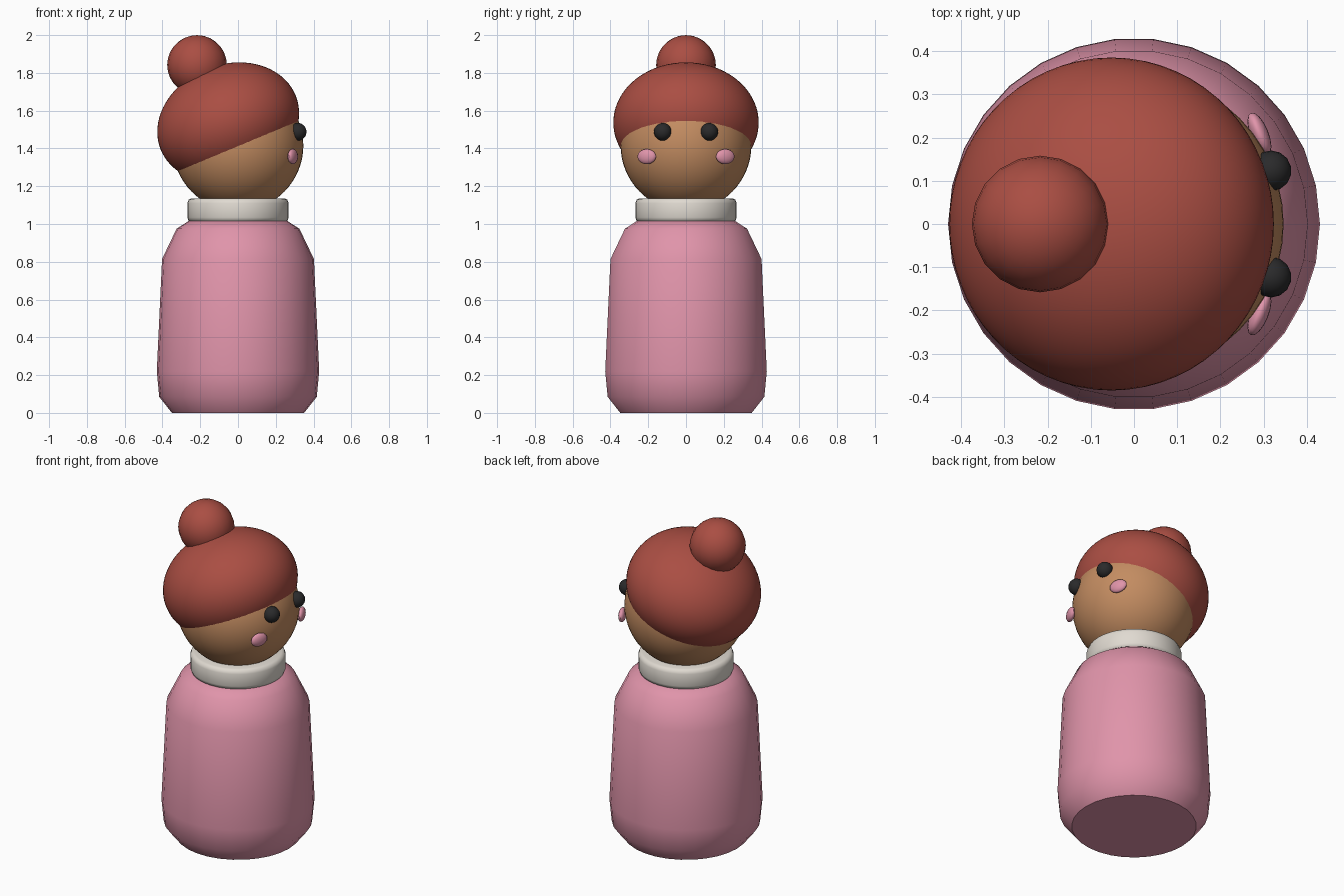
import bpy, bmesh, math
from mathutils import Matrix

if "Cube" in bpy.data.objects:
    bpy.data.objects.remove(bpy.data.objects["Cube"])


def material(name, rgb):
    """Flat colour given as 0-255 sRGB, stored as linear."""
    def lin(c):
        c /= 255
        return c / 12.92 if c <= 0.04045 else ((c + 0.055) / 1.055) ** 2.4
    m = bpy.data.materials.new(name)
    m.diffuse_color = (*[lin(c) for c in rgb], 1)
    m.use_nodes = True
    m.node_tree.nodes["Principled BSDF"].inputs["Base Color"].default_value = m.diffuse_color
    return m


PINK = material("pink", (224, 148, 170))
HAIR = material("auburn", (170, 78, 67))
SKIN = material("tan_skin", (195, 140, 97))
CREAM = material("cream", (224, 218, 209))
BLACK = material("black", (42, 42, 43))


def finish(bm, name, mat, angle=50):
    bmesh.ops.recalc_face_normals(bm, faces=bm.faces)
    me = bpy.data.meshes.new(name)
    bm.to_mesh(me)
    bm.free()
    me.materials.append(mat)
    me.polygons.foreach_set("use_smooth", [True] * len(me.polygons))
    me.set_sharp_from_angle(angle=math.radians(angle))
    ob = bpy.data.objects.new(name, me)
    bpy.context.collection.objects.link(ob)
    return ob


def lathe(name, mat, profile, sides):
    """Solid of revolution around z, closed by flat caps."""
    bm = bmesh.new()
    rings = [[bm.verts.new((r * math.cos(2 * math.pi * i / sides),
                            r * math.sin(2 * math.pi * i / sides), z))
              for i in range(sides)] for r, z in profile]
    for a, b in zip(rings, rings[1:]):
        for i in range(sides):
            j = (i + 1) % sides
            bm.faces.new((a[i], a[j], b[j], b[i]))
    bm.faces.new(rings[0])
    bm.faces.new(rings[-1])
    return finish(bm, name, mat)


def ellipsoid(name, mat, centre, radii, segs, rings, tilt_y=0, yaw=0):
    bm = bmesh.new()
    bmesh.ops.create_uvsphere(bm, u_segments=segs, v_segments=rings, radius=1)
    bm.transform(Matrix.Translation(centre)
                 @ Matrix.Rotation(math.radians(yaw), 4, 'Z')
                 @ Matrix.Rotation(math.radians(tilt_y), 4, 'Y')
                 @ Matrix.Diagonal((*radii, 1)))
    return finish(bm, name, mat)


# Dress body
lathe("body", PINK, [(0.35, 0), (0.417, 0.085), (0.43, 0.22), (0.402, 0.815),
                     (0.325, 0.975), (0.255, 1.02)], 30)

# Collar with rounded edges
lathe("collar", CREAM, [(0.245, 1.01), (0.261, 1.016), (0.268, 1.035),
                        (0.268, 1.11), (0.261, 1.129), (0.245, 1.136),
                        (0.15, 1.136)], 40)

# Head, tilted hair cap and bun
ellipsoid("head", SKIN, (0, 0, 1.415), (0.346, 0.346, 0.346), 48, 32)
ellipsoid("hair", HAIR, (-0.052, 0, 1.537), (0.385, 0.385, 0.307), 64, 40,
          tilt_y=-21.6)
ellipsoid("bun", HAIR, (-0.217, 0, 1.842), (0.158, 0.158, 0.158), 20, 14)

# Eyes and cheeks, mirrored across the face, which looks toward +x
for side, s in (("left", 1), ("right", -1)):
    ellipsoid(side + "_eye", BLACK, (0.317, 0.123 * s, 1.488),
              (0.047, 0.047, 0.047), 14, 10)
    ellipsoid(side + "_cheek", PINK, (0.290, 0.208 * s, 1.357),
              (0.021, 0.053, 0.04), 16, 10, yaw=22 * s)
